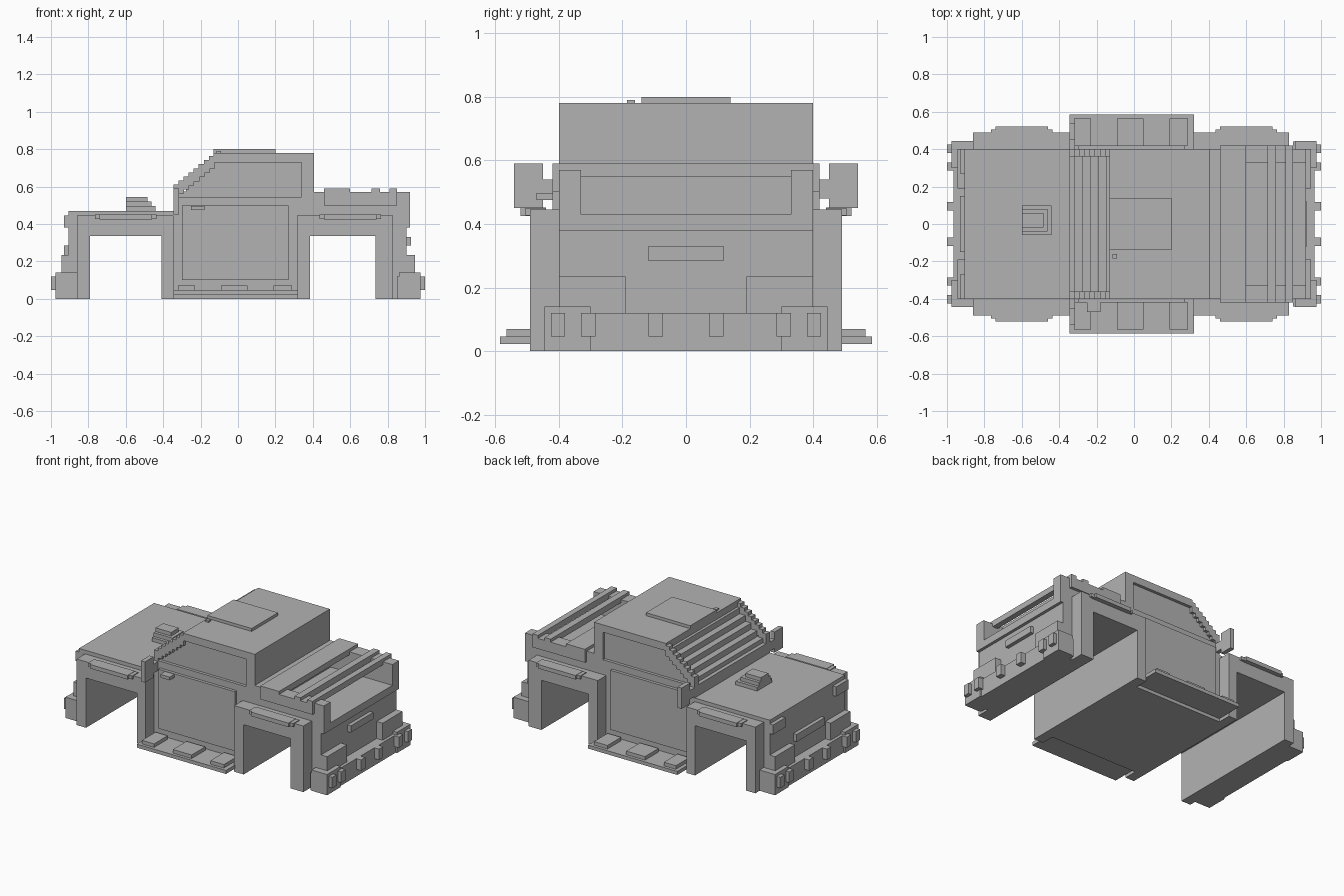
import bpy

old = bpy.data.objects.get("Cube")
if old:
    bpy.data.objects.remove(old, do_unlink=True)

grey = bpy.data.materials.new("plain_grey")
grey.use_nodes = True
GREY = (0.45, 0.45, 0.45, 1)
grey.diffuse_color = GREY
grey.node_tree.nodes["Principled BSDF"].inputs["Base Color"].default_value = GREY

FACES = [(0, 3, 2, 1), (4, 5, 6, 7), (0, 1, 5, 4), (1, 2, 6, 5), (2, 3, 7, 6), (3, 0, 4, 7)]


def part(name, boxes):
    """One object from boxes given as (x range, y range, z range)."""
    verts, faces = [], []
    for (xa, xb), (ya, yb), (za, zb) in boxes:
        n = len(verts)
        for z in (za, zb):
            verts += [(xa, ya, z), (xb, ya, z), (xb, yb, z), (xa, yb, z)]
        faces += [tuple(n + i for i in f) for f in FACES]
    mesh = bpy.data.meshes.new(name)
    mesh.from_pydata(verts, [], faces)
    mesh.materials.append(grey)
    obj = bpy.data.objects.new(name, mesh)
    bpy.context.collection.objects.link(obj)
    return obj


def both(x, y, z):
    """A box and its mirror across the centre line."""
    return [(x, y, z), (x, (-y[1], -y[0]), z)]


def pairs(boxes):
    return [b for box in boxes for b in both(*box)]


def mid(x, half, z):
    return (x, (-half, half), z)


# Main hull, open through both wheel wells
part("hood", [mid((-.905, -.34), .40, (.335, .47)), mid((-.905, -.79), .40, (0, .335))])
part("lower_cabin", [mid((-.41, .385), .40, (0, .335)), mid((-.345, .40), .40, (.335, .545))])
part("bed_floor", [mid((.385, .90), .40, (.335, .43)), mid((.735, .90), .40, (0, .335))])

# Upper cabin: recessed glass core, roof and window frames
steps = [mid((-.32 + .043 * i, -.10), .38, (.53, .575 + .04 * i)) for i in range(5)]
part("cabin_glass", steps + [mid((-.13, .39), .38, (.53, .75))])
part("roof", [mid((-.13, .405), .40, (.73, .78)), mid((.34, .405), .40, (.545, .73))])
pillars = []
for i in range(8):
    x, top = -.345 + .027 * i, .61 + .022 * i
    pillars.append(((x, x + .03), (.36, .40), (max(.53, top - .07), top)))
part("stepped_pillars", pairs(pillars))
part("roof_hatch", [mid((-.13, .20), .14, (.78, .80))])
part("roof_peg", [((-.115, -.09), (-.185, -.16), (.78, .79))])

# Hood scoop, three stacked layers
part("hood_scoop", [((-.60, -.44 - .022 * i), (-.06 + .02 * i, .10 - .02 * i),
                     (.47 + .025 * i, .495 + .025 * i)) for i in range(3)])

# Fenders around the wheel wells
fenders = []
for xa, xb, wa, wb in ((-.86, -.345, -.79, -.41), (.315, .83, .385, .735)):
    y = (.40, .49)
    fenders += [((xa, wa), y, (0, .445)), ((wb, xb), y, (0, .445)), ((wa, wb), y, (.335, .445))]
part("fenders", pairs(fenders))
part("fender_lips", pairs([((c - .14, c + .14), (.44, .52), (.425, .452)) for c in (-.60, .60)]
                          + [((c - .165, c + .165), (.44, .505), (.427, .45)) for c in (-.60, .60)]))

# Doors, handle, side steps and mirrors
part("doors", both((-.30, .27), (.39, .42), (.10, .50)))
part("door_handle", [((-.25, -.18), (-.47, -.41), (.475, .497))])
part("side_steps", both((-.345, .32), (.39, .585), (.022, .046)))
part("step_pads", pairs([((a, b), (.42, .565), (.04, .07))
                         for a, b in ((-.32, -.23), (-.09, .05), (.19, .29))]))
part("mirrors", pairs([((-.345, -.315), (.45, .54), (.45, .59)),
                       ((-.345, -.315), (.39, .46), (.48, .54))]))

# Open cargo bed with rack bars
part("bed_front_wall", [mid((.40, .46), .40, (.43, .57))])
part("bed_sides", both((.40, .92), (.33, .40), (.42, .57)))
part("bed_sill", [mid((.88, .92), .40, (.38, .43))])
part("rack_rails", both((.46, .85), (.39, .42), (.50, .57)))
part("rack_bars", [mid((a, b), .42, (.55, .59)) for a, b in ((.46, .60), (.715, .76), (.81, .85))])

# Front fittings
part("head_lights", both((-.93, -.90), (.27, .40), (.38, .445)))
part("grille", [mid((-.93, -.90), .15, (.235, .285))])
part("tailgate_handle", [mid((.89, .925), .12, (.285, .33))])

# Bumpers, mirrored end to end
for name, s in (("front_bumper", -1), ("rear_bumper", 1)):
    def ends(a, b):
        return tuple(sorted((s * a, s * b)))
    boxes = [mid(ends(.85, .965), .44, (0, .12))]
    boxes += both(ends(.86, .975), (.30, .445), (0, .14))
    boxes += both(ends(.88, .945), (.19, .40), (.12, .235))
    boxes += pairs([(ends(.95, 1), (a, a + .045), (.047, .12)) for a in (.073, .285, .38)])
    part(name, boxes)
